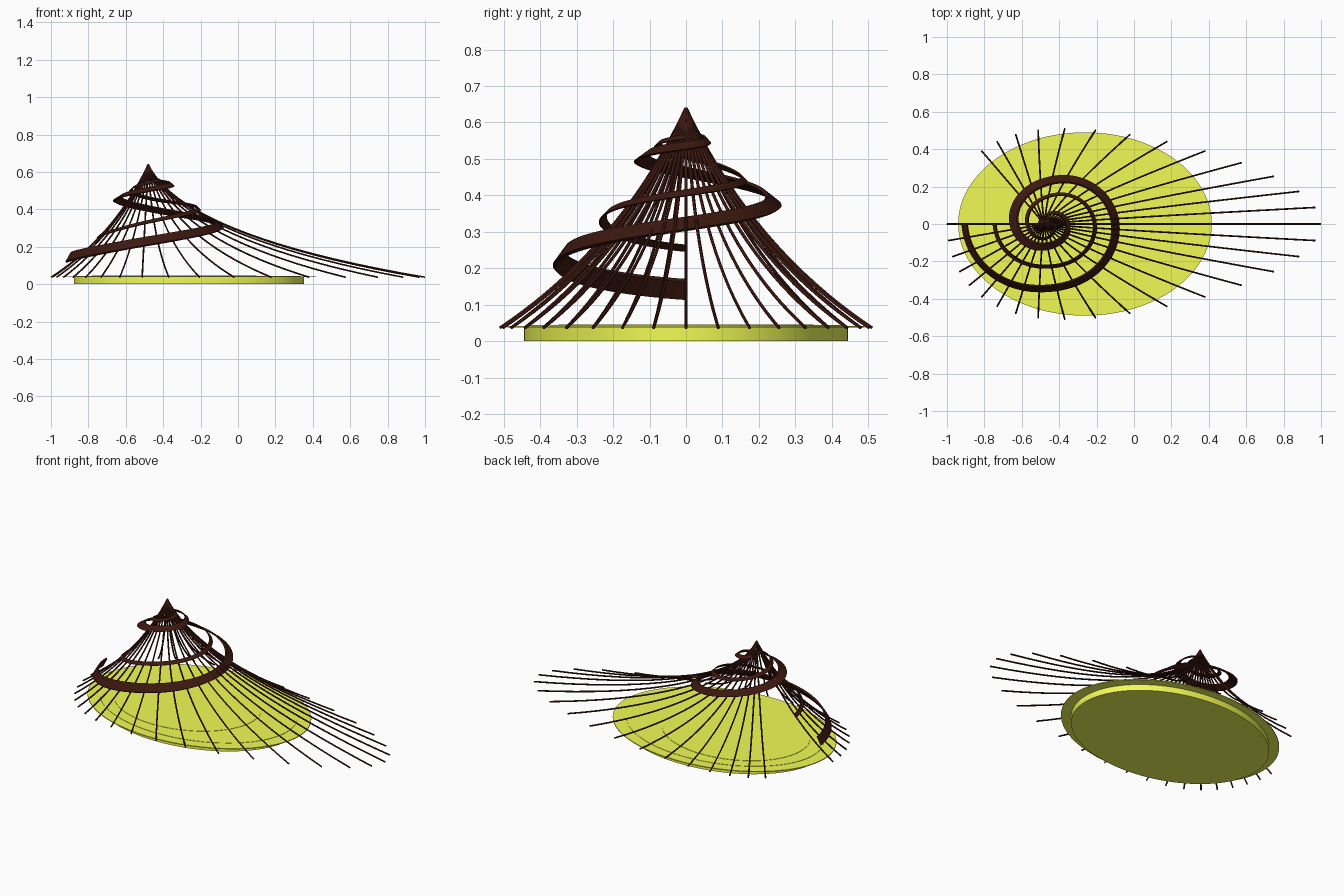
import bpy, bmesh
from math import sin, cos, radians
from mathutils import Vector

if "Cube" in bpy.data.objects:
    bpy.data.objects.remove(bpy.data.objects["Cube"])

APEX = Vector((-0.48, 0, 0.64))


def material(name, rgb):
    m = bpy.data.materials.new(name)
    m.diffuse_color = (*rgb, 1)
    m.use_nodes = True
    m.node_tree.nodes["Principled BSDF"].inputs["Base Color"].default_value = m.diffuse_color
    return m


WOOD = material("dark_wood", (0.045, 0.009, 0.005))
FLOOR = material("lime_floor", (0.88, 0.97, 0.09))


def mesh_object(name, bm, mat):
    bmesh.ops.recalc_face_normals(bm, faces=bm.faces)
    me = bpy.data.meshes.new(name)
    bm.to_mesh(me)
    bm.free()
    me.materials.append(mat)
    ob = bpy.data.objects.new(name, me)
    bpy.context.collection.objects.link(ob)
    bpy.context.view_layer.objects.active = ob
    ob.select_set(True)
    bpy.ops.object.shade_smooth_by_angle(angle=radians(35))
    ob.select_set(False)


# Oval floor: a plinth, a thin overhanging top and two very shallow inner steps
def oval_floor():
    bm = bmesh.new()
    rings = []
    for cx, a, b, z in ((-0.262, 0.615, 0.445, 0), (-0.262, 0.615, 0.445, 0.037),
                        (-0.262, 0.678, 0.49, 0.037), (-0.262, 0.678, 0.49, 0.042),
                        (-0.267, 0.6, 0.43, 0.042), (-0.267, 0.6, 0.43, 0.044),
                        (-0.34, 0.44, 0.35, 0.044), (-0.34, 0.44, 0.35, 0.046)):
        rings.append([bm.verts.new((cx + a * cos(radians(3 * i)),
                                    b * sin(radians(3 * i)), z)) for i in range(120)])
    for lo, hi in zip(rings, rings[1:]):
        for i in range(120):
            j = (i + 1) % 120
            bm.faces.new((lo[i], lo[j], hi[j], hi[i]))
    bm.faces.new(rings[0])
    bm.faces.new(rings[-1])
    mesh_object("floor", bm, FLOOR)


# Sagging rafters from the peak to a teardrop outline, with a doorway gap
def rafters():
    cu = bpy.data.curves.new("rafters", 'CURVE')
    cu.dimensions = '3D'
    cu.bevel_depth = 0.0045
    cu.bevel_resolution = 1
    cu.resolution_u = 20
    cu.use_fill_caps = True
    for deg in range(0, 360, 10):
        if 140 <= deg <= 170:
            continue
        c, s = cos(radians(deg)), sin(radians(deg))
        end = Vector((-0.37 + c + 0.37 * c * c - 0.12 * (c - c ** 3), 0.51 * s, 0.037))
        out = (end - APEX).to_2d().normalized()
        out = (out + Vector((c, s))).normalized() * 0.18
        ctrl = Vector((APEX.x + out.x, out.y, 0.258))
        sp = cu.splines.new('BEZIER')
        sp.bezier_points.add(1)
        for p, co in zip(sp.bezier_points, (APEX, end)):
            p.co = co
            h = co + (ctrl - co) * 2 / 3
            p.handle_left = p.handle_right = h
        p0, p1 = sp.bezier_points
        p0.handle_left = APEX * 2 - p0.handle_right
        p1.handle_right = end * 2 - p1.handle_left
    cu.materials.append(WOOD)
    bpy.context.collection.objects.link(bpy.data.objects.new("rafters", cu))


def catmull(pts, i, t):
    p0, p1 = Vector(pts[max(i - 1, 0)]), Vector(pts[i])
    p2, p3 = Vector(pts[i + 1]), Vector(pts[min(i + 2, len(pts) - 1)])
    return 0.5 * (2 * p1 + (p2 - p0) * t + (2 * p0 - 5 * p1 + 4 * p2 - p3) * t * t
                  + (3 * p1 - p0 - 3 * p2 + p3) * t ** 3)


# Spiral ribbon leaning with the roof: (radius, height, width, depth) per quarter turn
def spiral(name, pts, steps=24):
    bm = bmesh.new()
    prev = first = None
    for k in range((len(pts) - 1) * steps + 1):
        i = min(k // steps, len(pts) - 2)
        r, z, w, h = catmull(pts, i, k / steps - i)
        a = radians(180 + 90 * k / steps)
        ring = [bm.verts.new((APEX.x + (r + dw * w) * cos(a), (r + dw * w) * sin(a), z + dh * h))
                for dw, dh in ((.3, -.5), (.5, -.36), (-.3, .5), (-.5, .36))]
        if prev:
            for j in range(4):
                n = (j + 1) % 4
                bm.faces.new((prev[j], prev[n], ring[n], ring[j]))
        first = first or ring
        prev = ring
    bm.faces.new(first)
    bm.faces.new(prev)
    mesh_object(name, bm, WOOD)


oval_floor()
rafters()
spiral("outer_spiral", [
    (0.425, 0.142, .035, .058), (0.345, 0.23, .04, .052), (0.38, 0.322, .046, .04),
    (0.222, 0.404, .05, .036), (0.16, 0.463, .052, .032), (0.12, 0.505, .044, .028),
    (0.125, 0.536, .03, .024), (0.04, 0.562, .022, .02), (0.025, 0.585, .016, .016)])
spiral("inner_spiral", [
    (0.265, 0.255, .022, .02), (0.228, 0.333, .022, .02), (0.27, 0.407, .022, .02),
    (0.14, 0.46, .022, .02), (0.09, 0.508, .022, .02), (0.078, 0.541, .018, .016),
    (0.06, 0.56, .016, .014)])
